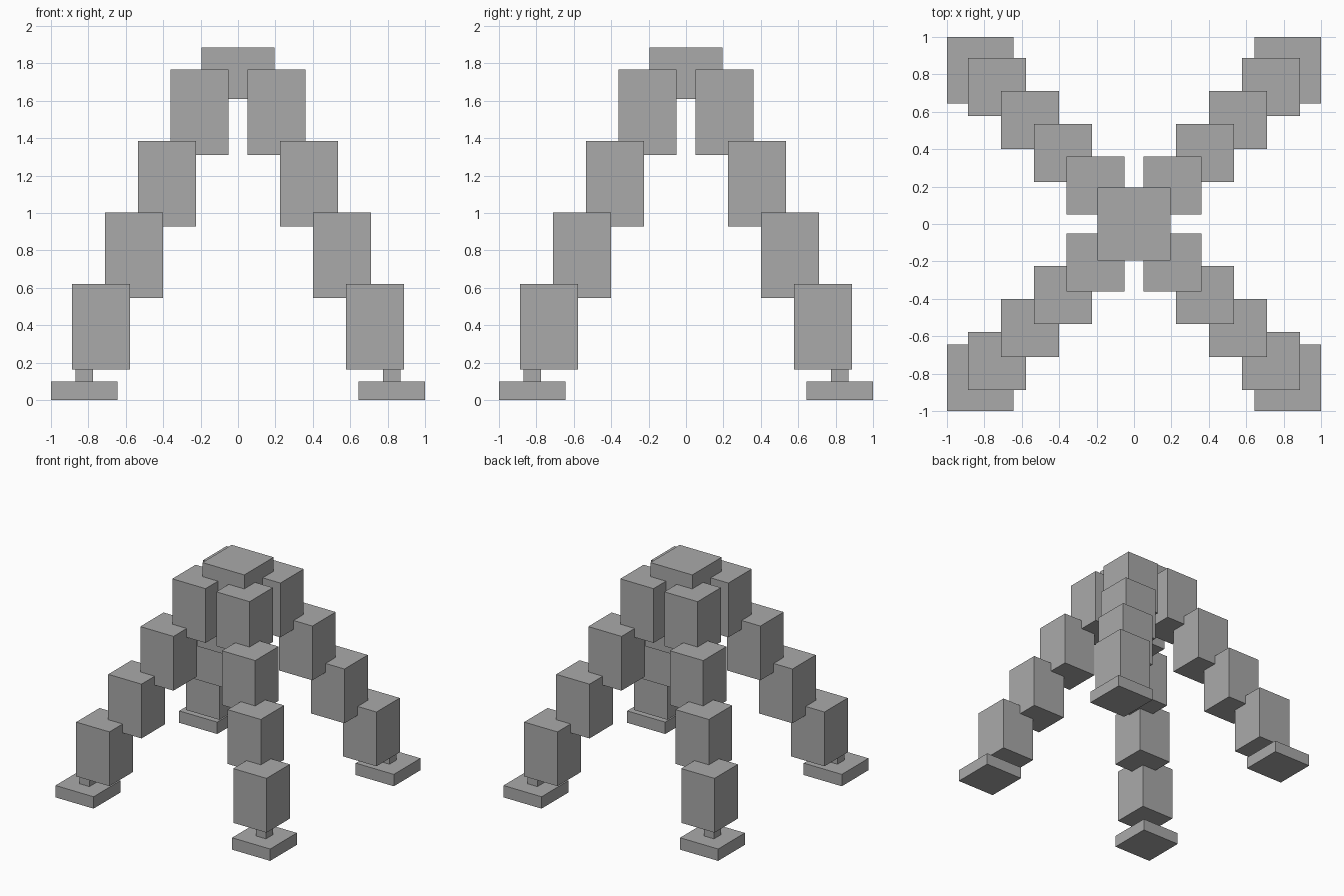
import bpy

cube = bpy.data.objects.get("Cube")
if cube:
    bpy.data.objects.remove(cube, do_unlink=True)

grey = bpy.data.materials.new("plain_grey")
grey.use_nodes = True
colour = (0.4, 0.4, 0.4, 1)
grey.diffuse_color = colour
grey.node_tree.nodes["Principled BSDF"].inputs["Base Color"].default_value = colour


def block(name, x, y, width, bottom, top):
    """Square block, centred on x and y, between two heights."""
    bpy.ops.mesh.primitive_cube_add(size=1, location=(x, y, (bottom + top) / 2))
    obj = bpy.context.object
    obj.name = name
    obj.scale = (width, width, top - bottom)
    bpy.ops.object.transform_apply(location=False, rotation=False, scale=True)
    obj.data.materials.append(grey)


# Central block where the legs meet
block("top_block", 0, 0, 0.39, 1.61, 1.885)

# Four stepped legs on the diagonals
SEGMENTS, STEP_OUT, STEP_DOWN = 4, 0.1755, 0.382
for side, sx in (("left", 1), ("right", -1)):
    for end, sy in (("front", -1), ("back", 1)):
        leg = f"{end}_{side}"
        for i in range(SEGMENTS):
            out = 0.205 + i * STEP_OUT
            top = 1.767 - i * STEP_DOWN
            block(f"{leg}_leg_segment_{i + 1}", sx * out, sy * out, 0.31, top - 0.457, top)
        # Ankle and foot
        block(f"{leg}_ankle", sx * 0.8225, sy * 0.8225, 0.092, 0.1, 0.164)
        block(f"{leg}_foot", sx * 0.8225, sy * 0.8225, 0.355, 0, 0.1)
